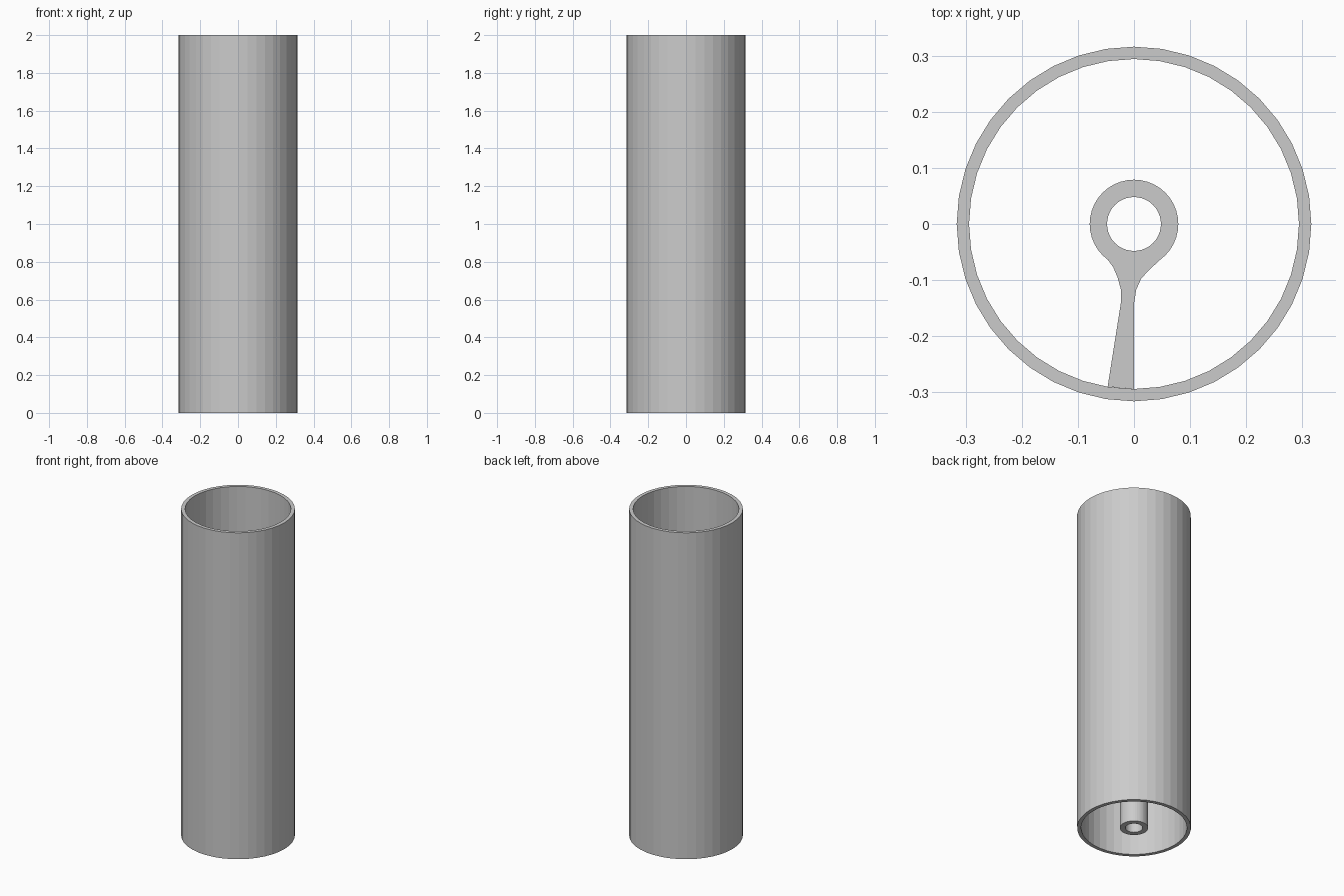
import bpy
import bmesh
from math import cos, sin, radians

cube = bpy.data.objects.get("Cube")
if cube:
    bpy.data.objects.remove(cube)

grey = bpy.data.materials.new("plain grey")
grey.use_nodes = True
colour = (0.6, 0.6, 0.6, 1)
grey.diffuse_color = colour
grey.node_tree.nodes["Principled BSDF"].inputs["Base Color"].default_value = colour

SIDES = 40
STEP = 360 / SIDES
WALL_OUT, WALL_IN = 0.316, 0.294
HUB_OUT, HUB_IN = 0.079, 0.048
HUB_TOP, RIB_BOTTOM = 1.6, 0.3


def polar(r, degrees):
    return r * cos(radians(degrees)), r * sin(radians(degrees))


def finish(bm, name):
    bmesh.ops.recalc_face_normals(bm, faces=bm.faces)
    mesh = bpy.data.meshes.new(name)
    bm.to_mesh(mesh)
    bm.free()
    mesh.materials.append(grey)
    obj = bpy.data.objects.new(name, mesh)
    bpy.context.collection.objects.link(obj)
    return obj


def tube(name, outer, inner, bottom, top):
    """Hollow cylinder made by joining four rings in a loop."""
    bm = bmesh.new()
    section = [(outer, bottom), (outer, top), (inner, top), (inner, bottom)]
    rings = [[bm.verts.new((*polar(r, i * STEP), z)) for i in range(SIDES)]
             for r, z in section]
    for k in range(4):
        a, b = rings[k], rings[(k + 1) % 4]
        for i in range(SIDES):
            j = (i + 1) % SIDES
            bm.faces.new((a[i], a[j], b[j], b[i]))
    return finish(bm, name)


def prism(name, outline, bottom, top):
    """Extrude a plan outline upward."""
    bm = bmesh.new()
    base = bm.faces.new([bm.verts.new((x, y, bottom)) for x, y in outline])
    new = bmesh.ops.extrude_face_region(bm, geom=[base], use_keep_orig=True)
    verts = [v for v in new["geom"] if isinstance(v, bmesh.types.BMVert)]
    bmesh.ops.translate(bm, verts=verts, vec=(0, 0, top - bottom))
    return finish(bm, name)


# Open outer sleeve and the narrow tube inside it
tube("outer_sleeve", WALL_OUT, WALL_IN, 0, 2)
tube("inner_hub", HUB_OUT, HUB_IN, 0, HUB_TOP)

# Tapered rib with flared root, joining the hub to the front of the sleeve
hub_arc = [polar(HUB_OUT, a * STEP) for a in range(-14, -5)]
right_flare = [(0.028, -0.081), (0.013, -0.097), (0.004, -0.117), (0, -0.142)]
wall_end = [(0, -WALL_IN), (-0.047, -0.29)]
left_flare = [(-0.023, -0.138), (-0.023, -0.118), (-0.029, -0.096), (-0.037, -0.077)]
prism("support_rib", hub_arc + right_flare + wall_end + left_flare,
      RIB_BOTTOM, HUB_TOP)
